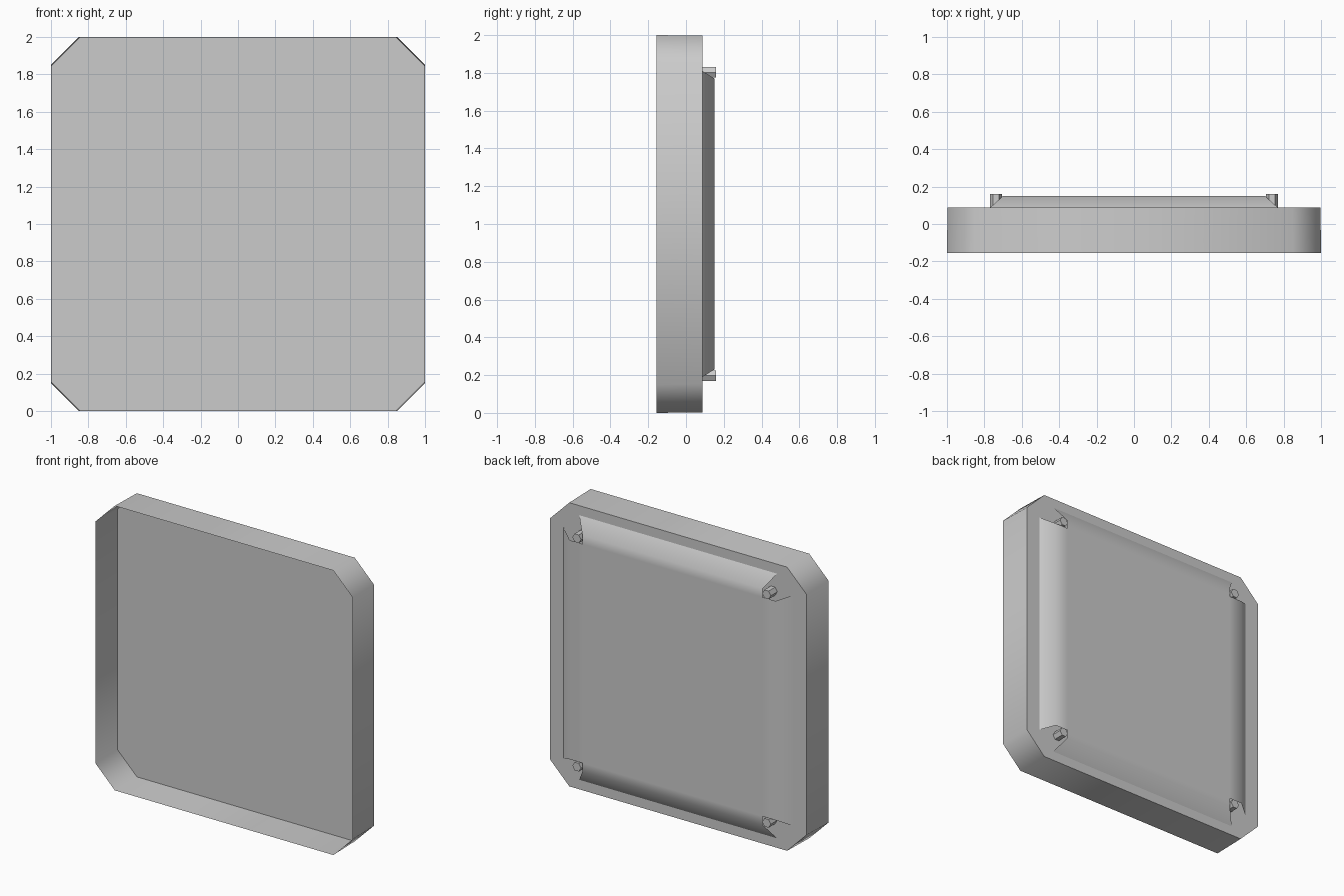
import bpy, bmesh, math
from mathutils import Matrix

old = bpy.data.objects.get("Cube")
if old:
    bpy.data.objects.remove(old, do_unlink=True)

grey = bpy.data.materials.new("plain_grey")
grey.use_nodes = True
GREY = (0.6, 0.6, 0.6, 1)
grey.diffuse_color = GREY
grey.node_tree.nodes["Principled BSDF"].inputs["Base Color"].default_value = GREY

MID = 1.0            # height of the centre
BACK, RAISED = 0.087, 0.15


def finish(bm, name, angle):
    """Turn a bmesh into a grey object, smooth below the given angle."""
    mesh = bpy.data.meshes.new(name)
    bm.to_mesh(mesh)
    bm.free()
    mesh.materials.append(grey)
    ob = bpy.data.objects.new(name, mesh)
    bpy.context.collection.objects.link(ob)
    bpy.ops.object.select_all(action='DESELECT')
    ob.select_set(True)
    bpy.context.view_layer.objects.active = ob
    bpy.ops.object.shade_smooth_by_angle(angle=math.radians(angle))
    return ob


# Thin-walled tray, open at the front, with clipped corners
def octagon(bm, half, y):
    c = half - 0.15
    pts = [(half, -c), (half, c), (c, half), (-c, half),
           (-half, c), (-half, -c), (-c, -half), (c, -half)]
    return [bm.verts.new((x, y, MID + z)) for x, z in pts]


bm = bmesh.new()
front = octagon(bm, 1.0, -0.155)
back = octagon(bm, 0.997, BACK)
for i in range(8):
    j = (i + 1) % 8
    bm.faces.new((front[i], front[j], back[j], back[i]))
bm.faces.new(back[::-1])
bmesh.ops.recalc_face_normals(bm, faces=bm.faces)
finish(bm, "tray", 50)

# Raised back panel: a flat middle and four sloping flaps, open at the corners
bm = bmesh.new()
IX, IZ = 0.70, 0.77
corners = [(IX, IZ), (-IX, IZ), (-IX, -IZ), (IX, -IZ)]
middle = [bm.verts.new((x, RAISED, MID + z)) for x, z in corners]
bm.faces.new(middle)


def flap(a, b, along_x, sign):
    """Flat arm and sloping skirt on one side of the middle."""
    rows = [(a, b)]
    reach = ((IX, 0.83, RAISED), (0.77, 0.93, BACK)) if along_x else \
            ((IZ, 0.80, RAISED), (0.81, 0.89, BACK))
    for half, out, y in reach:
        row = []
        for v in (a, b):
            if along_x:
                p = (math.copysign(half, v.co.x), y, MID + sign * out)
            else:
                p = (sign * out, y, MID + math.copysign(half, v.co.z - MID))
            row.append(bm.verts.new(p))
        rows.append(row)
    for (p, q), (r, s) in zip(rows, rows[1:]):
        bm.faces.new((p, q, s, r))


flap(middle[0], middle[1], True, 1)
flap(middle[2], middle[3], True, -1)
flap(middle[1], middle[2], False, -1)
flap(middle[3], middle[0], False, 1)
bmesh.ops.recalc_face_normals(bm, faces=bm.faces)
if bm.faces[:][0].normal.y < 0:
    bmesh.ops.reverse_faces(bm, faces=bm.faces)
finish(bm, "back_panel", 50)

# Six-sided pegs in the open corners
for sx, side in ((1, "left"), (-1, "right")):
    for sz, level in ((1, "upper"), (-1, "lower")):
        bm = bmesh.new()
        place = Matrix.Translation((sx * 0.738, (BACK + 0.16) / 2, MID + sz * 0.803))
        bmesh.ops.create_cone(bm, cap_ends=True, segments=6, radius1=0.033,
                              radius2=0.033, depth=0.16 - BACK,
                              matrix=place @ Matrix.Rotation(math.pi / 2, 4, 'X')
                              @ Matrix.Rotation(math.pi / 6, 4, 'Z'))
        finish(bm, f"{level}_{side}_peg", 30)
